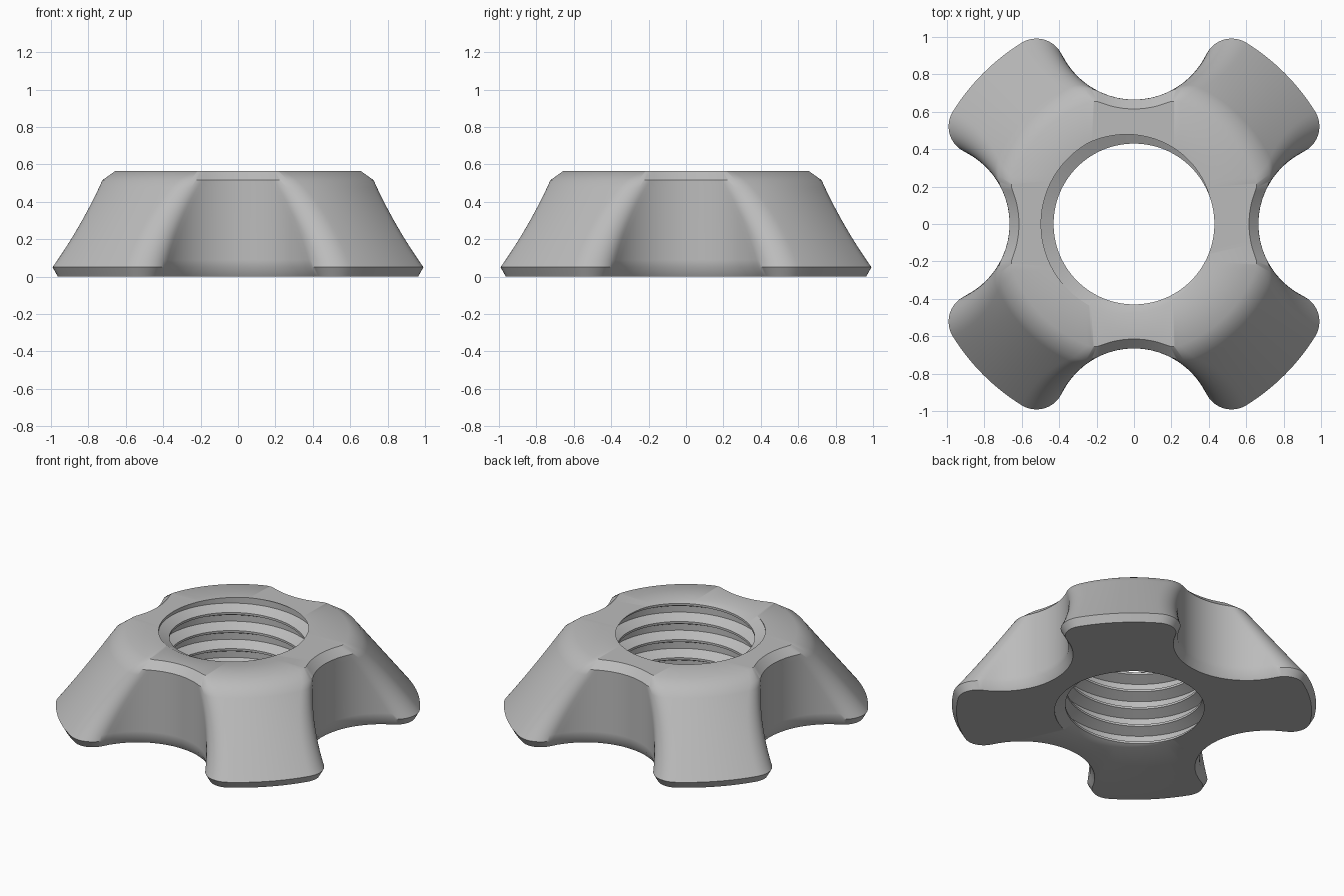
import bpy, bmesh
from math import sin, cos, pi, atan2, acos, floor

cube = bpy.data.objects.get("Cube")
if cube:
    bpy.data.objects.remove(cube)

HEIGHT = 0.565
SCALLOP_DIST, SCALLOP_R, FILLET_R = 1.095, 0.43, 0.15
CREST_R, ROOT_R, PITCH = 0.43, 0.497, 0.125


def arc(cx, cy, r, a0, a1, n):
    return [(cx + r * cos(a0 + (a1 - a0) * i / n),
             cy + r * sin(a0 + (a1 - a0) * i / n)) for i in range(n)]


def contour(outer, inset):
    """Four-lobed outline: scallop, tangent fillet and outer arc, mirrored round."""
    outer, a, f = outer - inset, SCALLOP_R + inset, FILLET_R - inset
    d, of, cf = SCALLOP_DIST, outer - f, a + f
    ang = acos((of * of + d * d - cf * cf) / (2 * of * d))
    fx, fy = of * sin(ang), of * cos(ang)
    octant = arc(0, d, a, -pi / 2, atan2(fy - d, fx), 10)
    octant += arc(fx, fy, f, atan2(d - fy, -fx), pi / 2 - ang, 12)
    octant += arc(0, 0, outer, pi / 2 - ang, pi / 4, 8)
    middle = (outer * cos(pi / 4), outer * sin(pi / 4))
    quarter = octant + [middle] + [(y, x) for x, y in octant[:0:-1]]
    points = []
    for _ in range(4):
        points += quarter
        quarter = [(y, -x) for x, y in quarter]
    return points


# Outer levels: (height, outer radius, inset)
levels = [(0, 1.14, 0.028)]
STEPS = 12
for i in range(STEPS + 1):
    t = i / STEPS
    levels.append((0.05 + 0.465 * t, 1.14 - 0.36 * t, 0))
levels.append((HEIGHT, 0.745, 0.05))

bm = bmesh.new()
rings = [[bm.verts.new((x, y, z)) for x, y in contour(r, inset)]
         for z, r, inset in levels]
count = len(rings[0])


def add_face(*verts):
    bm.faces.new(verts)


def bridge(low, high):
    for i in range(count):
        j = (i + 1) % count
        add_face(low[i], low[j], high[j], high[i])


for low, high in zip(rings, rings[1:]):
    bridge(low, high)

# Helical thread: crest, flank, root, flank
KNOTS = [-0.06, 0.06, 0.33, 0.67]


def thread_radius(z, turn):
    u = (z - HEIGHT) / PITCH - turn
    u = abs(u - floor(u + 0.5))
    t = min(1, max(0, (u - 0.06) / 0.27))
    return CREST_R + (ROOT_R - CREST_R) * t


turns = []
for v in rings[0]:
    turns.append((-atan2(v.co.x, v.co.y) / (2 * pi)) % 1)
turns = [1 - t if t > 0 else 0 for t in turns] + [1]
columns = []
for t in turns:
    phi = t * 2 * pi
    turn = 0.25 - t
    column = []
    for k in range(-7, 4):
        for knot in KNOTS:
            z = min(HEIGHT, max(0, HEIGHT + PITCH * (k + knot + turn)))
            r = thread_radius(z, turn)
            column.append(bm.verts.new((r * sin(phi), r * cos(phi), z)))
    columns.append(column)

for left, right in zip(columns, columns[1:]):
    for i in range(len(left) - 1):
        if left[i].co.z == left[i + 1].co.z and right[i].co.z == right[i + 1].co.z:
            continue
        add_face(left[i], right[i], right[i + 1], left[i + 1])

# Flat top and underside
for ring, end in ((rings[0], 0), (rings[-1], -1)):
    for i in range(count):
        j = (i + 1) % count
        add_face(ring[i], ring[j], columns[i + 1][end], columns[i][end])

bmesh.ops.remove_doubles(bm, verts=bm.verts, dist=0.00005)
bmesh.ops.delete(bm, geom=[v for v in bm.verts if not v.link_faces], context='VERTS')
bmesh.ops.recalc_face_normals(bm, faces=bm.faces)

mesh = bpy.data.meshes.new("lobed_nut")
bm.to_mesh(mesh)
bm.free()
nut = bpy.data.objects.new("lobed_nut", mesh)
bpy.context.collection.objects.link(nut)

# Plain grey finish
grey = bpy.data.materials.new("grey")
grey.use_nodes = True
colour = (0.5, 0.5, 0.5, 1)
grey.diffuse_color = colour
grey.node_tree.nodes["Principled BSDF"].inputs["Base Color"].default_value = colour
mesh.materials.append(grey)

bpy.ops.object.select_all(action='DESELECT')
nut.select_set(True)
bpy.context.view_layer.objects.active = nut
bpy.ops.object.shade_smooth_by_angle(angle=0.6)
